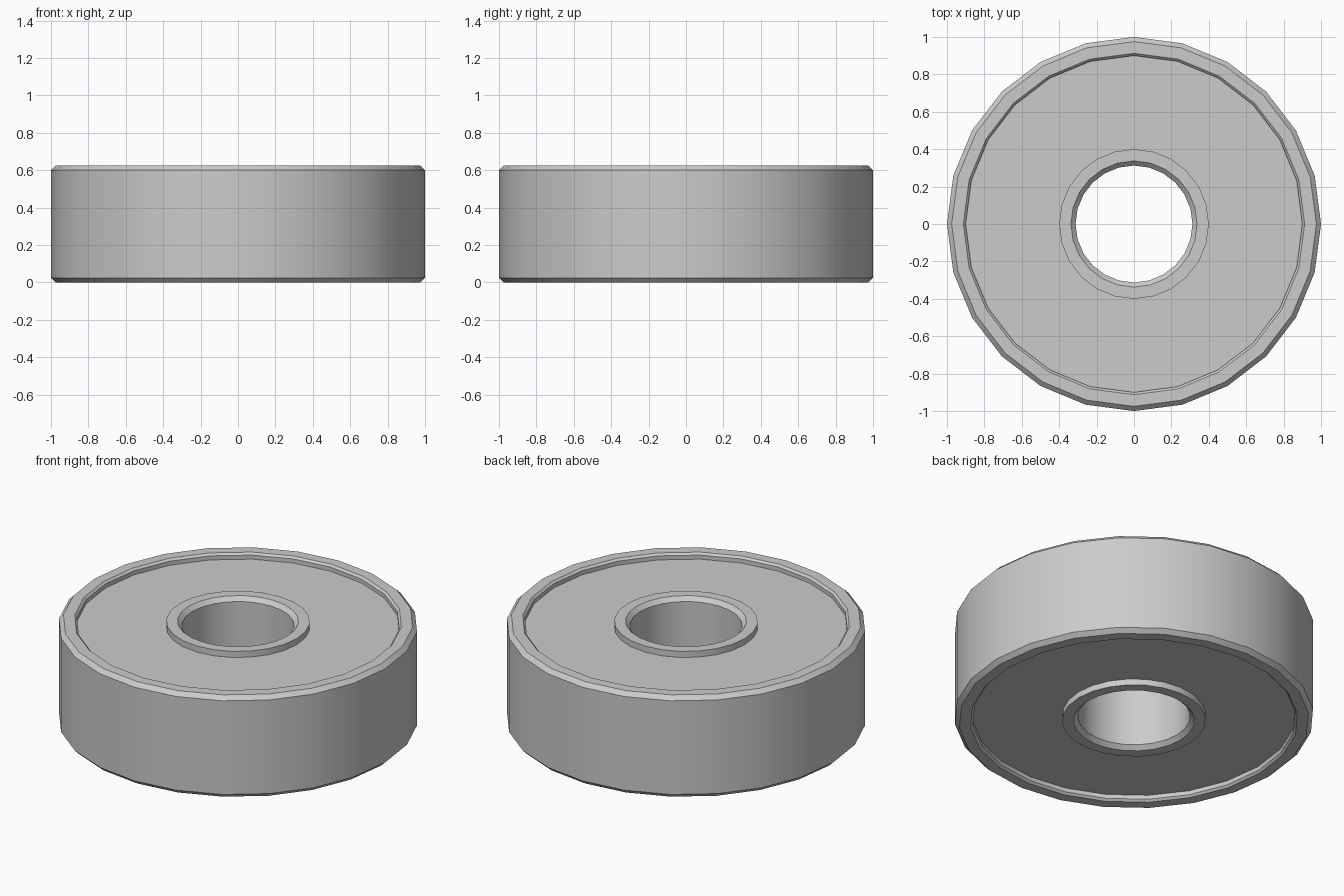
import bpy
import bmesh
from math import cos, sin, pi, radians

SIDES = 24
HEIGHT = 0.625
DEPTH = 0.0375      # shield recess below the ring faces

cube = bpy.data.objects.get("Cube")
if cube:
    bpy.data.objects.remove(cube)

steel = bpy.data.materials.new("steel grey")
steel.use_nodes = True
steel.diffuse_color = (0.6, 0.6, 0.6, 1)
steel.node_tree.nodes["Principled BSDF"].inputs["Base Color"].default_value = (0.6, 0.6, 0.6, 1)


def mirrored(half):
    """Close an upper half profile of (radius, drop from top) with its lower mirror."""
    upper = [(r, HEIGHT - d) for r, d in half]
    lower = [(r, d) for r, d in reversed(half)]
    return upper + lower


def lathe(name, profile):
    """Turn a closed profile around the z axis."""
    bm = bmesh.new()
    rings = []
    for i in range(SIDES):
        a = 2 * pi * i / SIDES
        rings.append([bm.verts.new((r * cos(a), r * sin(a), z)) for r, z in profile])
    n = len(profile)
    for i in range(SIDES):
        a, b = rings[i], rings[(i + 1) % SIDES]
        for j in range(n):
            k = (j + 1) % n
            bm.faces.new((a[j], b[j], b[k], a[k]))
    bmesh.ops.recalc_face_normals(bm, faces=bm.faces)
    mesh = bpy.data.meshes.new(name)
    bm.to_mesh(mesh)
    bm.free()
    mesh.materials.append(steel)
    obj = bpy.data.objects.new(name, mesh)
    bpy.context.collection.objects.link(obj)
    bpy.ops.object.select_all(action="DESELECT")
    obj.select_set(True)
    bpy.context.view_layer.objects.active = obj
    bpy.ops.object.shade_smooth_by_angle(angle=radians(30))
    return obj


# One turned body: bore, inner ring, recessed shields, outer ring
lathe("ball_bearing", mirrored([
    (0.3125, 0.025), (0.3375, 0),           # bore chamfer
    (0.4, 0), (0.4, DEPTH),                 # inner ring lip
    (0.9, DEPTH), (0.9, 0.0125),            # shield and recess wall
    (0.9125, 0), (0.975, 0), (1, 0.025),    # outer ring with chamfers
]))
